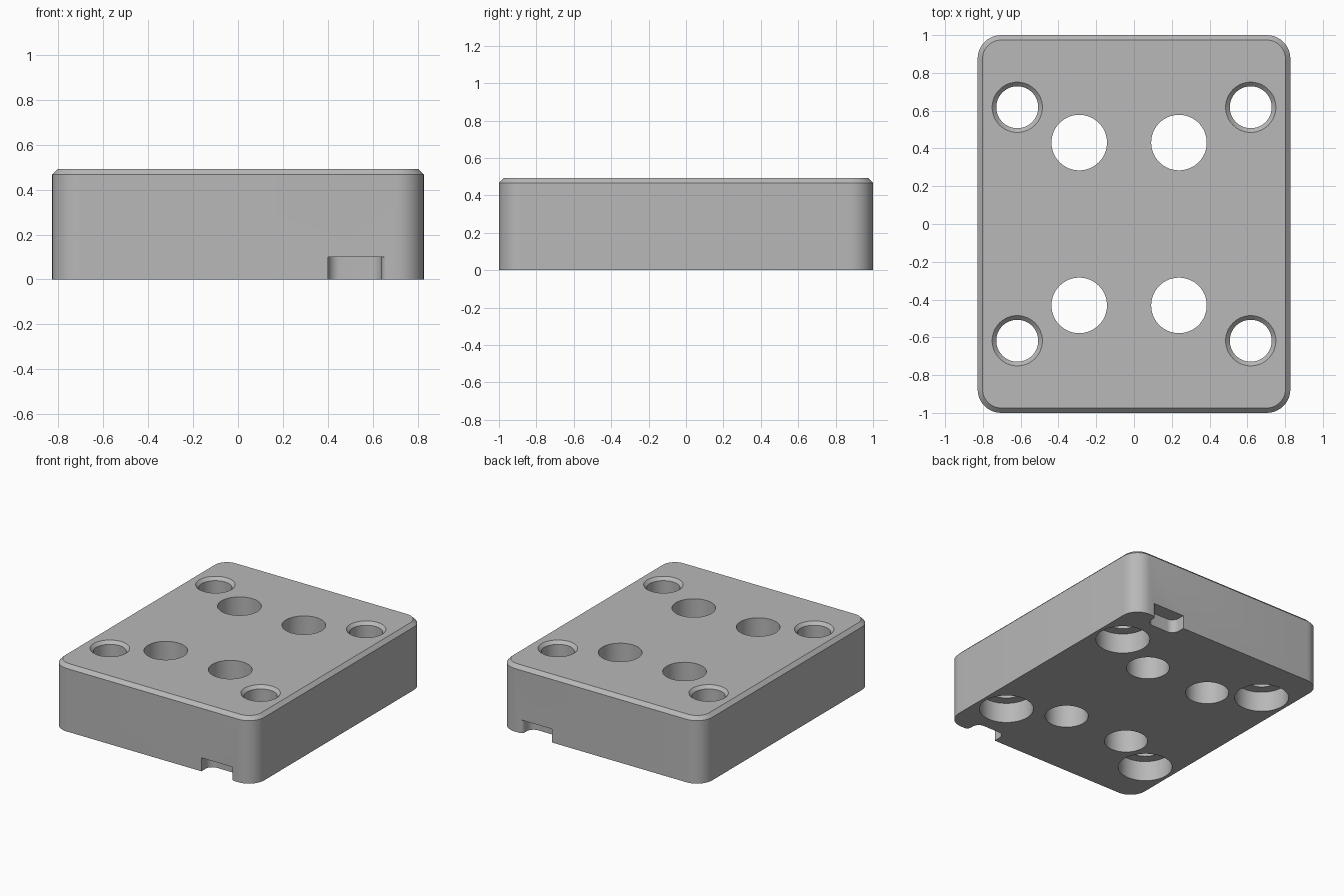
import bpy, bmesh, math

default = bpy.data.objects.get("Cube")
if default:
    bpy.data.objects.remove(default, do_unlink=True)

HALF_X, HALF_Y, HEIGHT = 0.828, 1.0, 0.493
CORNER, CHAMFER = 0.125, 0.026

grey = bpy.data.materials.new("grey")
grey.use_nodes = True
colour = (0.48, 0.48, 0.48, 1)
grey.diffuse_color = colour
grey.node_tree.nodes["Principled BSDF"].inputs["Base Color"].default_value = colour


def arc(cx, cy, r, start, end, steps=10):
    angles = [math.radians(start + (end - start) * i / steps) for i in range(steps + 1)]
    return [(cx + r * math.cos(a), cy + r * math.sin(a)) for a in angles]


def circle(cx, cy, r):
    return arc(cx, cy, r, 0, 360, 64)[:-1]


def rounded_rect(inset):
    r, pts = CORNER - inset, []
    cx, cy = HALF_X - CORNER, HALF_Y - CORNER
    for i, (sx, sy) in enumerate([(1, 1), (-1, 1), (-1, -1), (1, -1)]):
        pts += arc(sx * cx, sy * cy, r, 90 * i, 90 * i + 90)
    return pts


def loft(name, layers):
    """Solid through stacked outlines, given as (z, points) from bottom to top."""
    bm = bmesh.new()
    rings = [[bm.verts.new((x, y, z)) for x, y in pts] for z, pts in layers]
    bm.faces.new(rings[0][::-1])
    bm.faces.new(rings[-1])
    for low, high in zip(rings, rings[1:]):
        for i in range(len(low)):
            j = (i + 1) % len(low)
            bm.faces.new((low[i], low[j], high[j], high[i]))
    bmesh.ops.recalc_face_normals(bm, faces=bm.faces)
    mesh = bpy.data.meshes.new(name)
    bm.to_mesh(mesh)
    bm.free()
    obj = bpy.data.objects.new(name, mesh)
    bpy.context.collection.objects.link(obj)
    mesh.materials.append(grey)
    return obj


# Block with rounded corners and a chamfered top rim
block = loft("mounting_block", [(0, rounded_rect(0)),
                                (HEIGHT - CHAMFER, rounded_rect(0)),
                                (HEIGHT, rounded_rect(CHAMFER))])
cutters = []

# Corner screw holes: counterbored below, chamfered on top
BORE, RIM, SINK = 0.111, 0.133, 0.184
SINK_DEPTH = 0.15
screw_profile = [(-0.05, SINK), (SINK_DEPTH, SINK), (SINK_DEPTH, BORE),
                 (HEIGHT - RIM + BORE, BORE), (HEIGHT + 0.02, RIM + 0.02)]
for x in (-0.618, 0.618):
    for y in (-0.618, 0.618):
        cutters.append(loft("screw_hole_cutter",
                            [(z, circle(x, y, r)) for z, r in screw_profile]))

# Plain through holes
for x in (-0.29, 0.238):
    for y in (-0.431, 0.431):
        pts = circle(x, y, 0.147)
        cutters.append(loft("rod_hole_cutter", [(-0.05, pts), (HEIGHT + 0.05, pts)]))

# Pry notches at the front and back bottom edges
notch = [(0.40, -1.1)] + arc(0.455, -0.95, 0.055, 180, 90)
notch += arc(0.585, -0.95, 0.055, 90, 0) + arc(0.67, -0.97, 0.03, 180, 270)
notch += [(0.67, -1.1)]
for side in (1, -1):
    pts = [(x, side * y) for x, y in notch]
    cutters.append(loft("notch_cutter", [(-0.05, pts), (0.1, pts)]))

# Cut everything out, then remove the cutters
bpy.context.view_layer.objects.active = block
for cutter in cutters:
    mod = block.modifiers.new("cut", 'BOOLEAN')
    mod.operation = 'DIFFERENCE'
    mod.solver = 'EXACT'
    mod.object = cutter
    cutter.hide_render = True
    bpy.ops.object.modifier_apply(modifier=mod.name)
    bpy.data.objects.remove(cutter, do_unlink=True)

# Smooth round walls, sharp edges
for obj in bpy.context.selected_objects:
    obj.select_set(False)
block.select_set(True)
bpy.ops.object.shade_smooth_by_angle(angle=math.radians(30))
